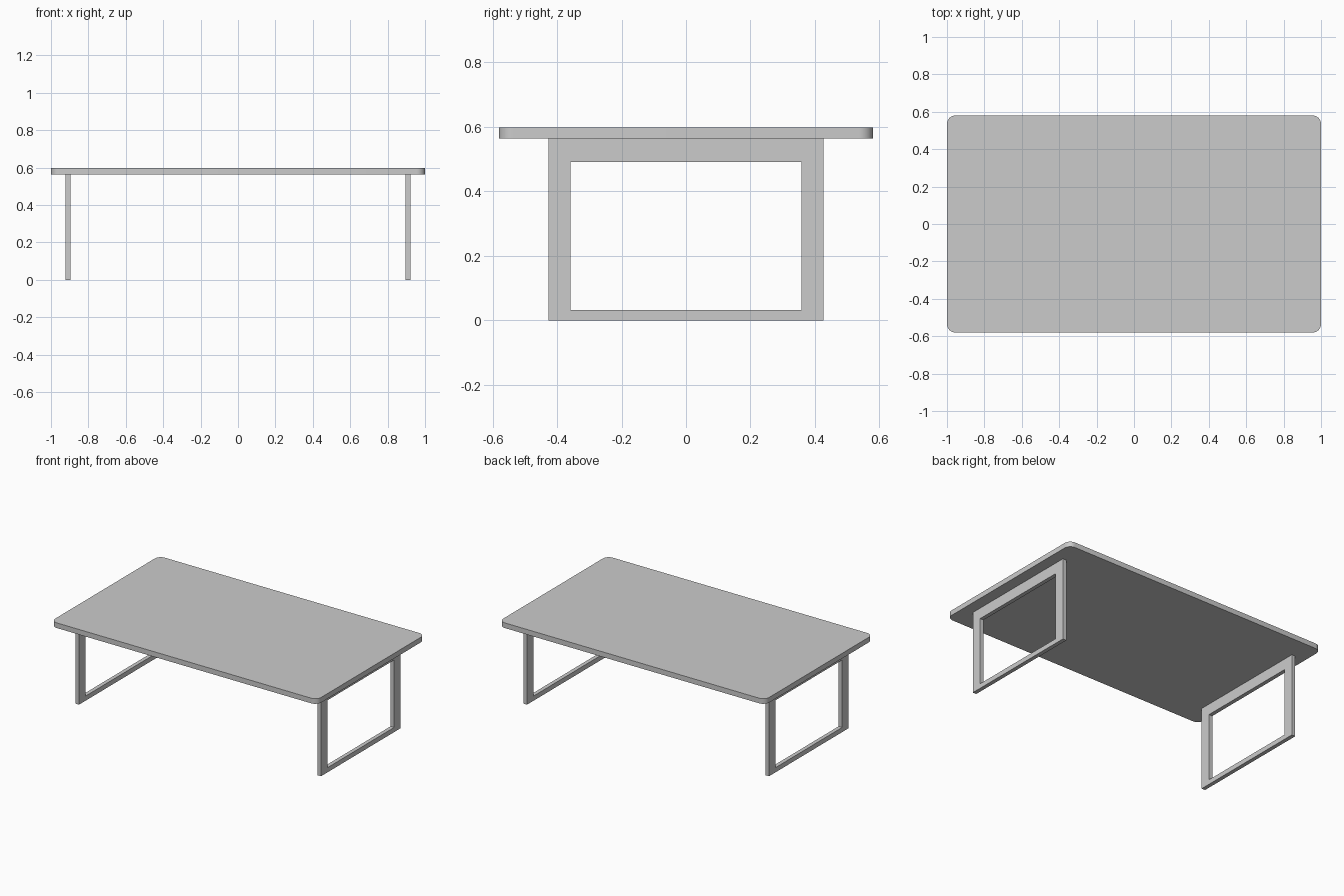
import bpy, bmesh
from math import cos, sin, pi

if "Cube" in bpy.data.objects:
    bpy.data.objects.remove(bpy.data.objects["Cube"])

HALF_X, HALF_Y = 1.0, 0.58
TOP_LOW, TOP_HIGH = 0.563, 0.598
CORNER, STEPS = 0.045, 8


def finish(name, bm):
    bmesh.ops.recalc_face_normals(bm, faces=bm.faces)
    mesh = bpy.data.meshes.new(name)
    bm.to_mesh(mesh)
    bm.free()
    obj = bpy.data.objects.new(name, mesh)
    bpy.context.collection.objects.link(obj)
    return obj


def extrude(bm, faces, offset):
    res = bmesh.ops.extrude_face_region(bm, geom=faces)
    verts = [g for g in res["geom"] if isinstance(g, bmesh.types.BMVert)]
    bmesh.ops.translate(bm, verts=verts, vec=offset)


# Table top: rounded rectangle slab
bm = bmesh.new()
outline = []
for i, (sx, sy) in enumerate([(1, 1), (-1, 1), (-1, -1), (1, -1)]):
    for k in range(STEPS + 1):
        a = (i + k / STEPS) * pi / 2
        outline.append(bm.verts.new((sx * (HALF_X - CORNER) + CORNER * cos(a),
                                     sy * (HALF_Y - CORNER) + CORNER * sin(a), TOP_LOW)))
extrude(bm, [bm.faces.new(outline)], (0, 0, TOP_HIGH - TOP_LOW))
top = finish("table_top", bm)
bpy.context.view_layer.objects.active = top
top.select_set(True)
bpy.ops.object.shade_smooth_by_angle()


# Leg frame: flat rectangular loop with a thinner bottom rail
def leg_frame(name, x0, x1):
    def loop(bm, hy, z0, z1):
        return [bm.verts.new((x0, y, z)) for y, z in
                [(-hy, z0), (hy, z0), (hy, z1), (-hy, z1)]]
    bm = bmesh.new()
    outer = loop(bm, 0.427, 0.0, TOP_LOW)
    inner = loop(bm, 0.358, 0.032, 0.49)
    faces = [bm.faces.new((outer[i], outer[(i + 1) % 4], inner[(i + 1) % 4], inner[i]))
             for i in range(4)]
    extrude(bm, faces, (x1 - x0, 0, 0))
    return finish(name, bm)


leg_frame("left_leg_frame", -0.923, -0.896)
leg_frame("right_leg_frame", 0.896, 0.923)
